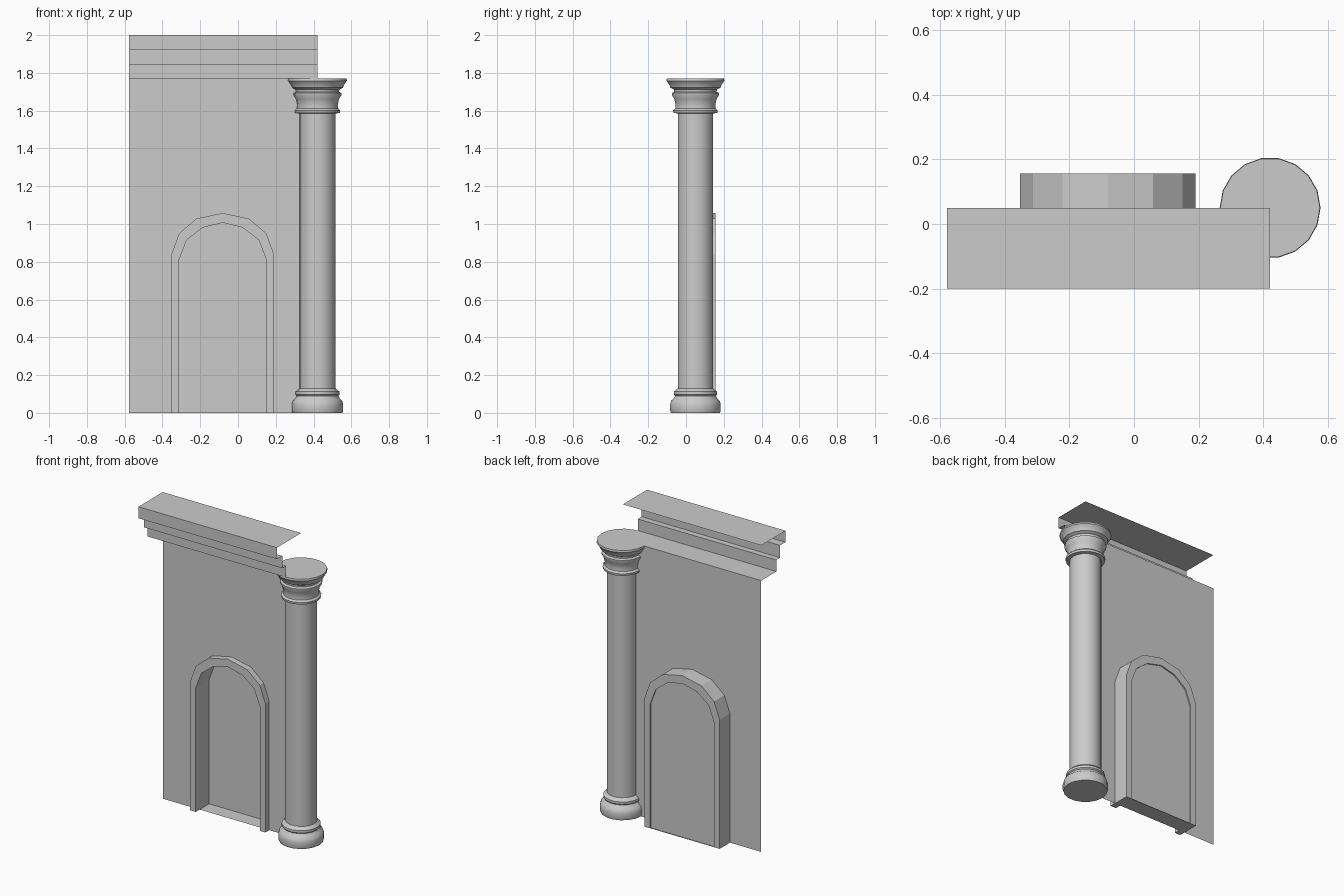
import bpy
import math

if "Cube" in bpy.data.objects:
    bpy.data.objects.remove(bpy.data.objects["Cube"])

WALL_Y = 0.05
LEFT, RIGHT = -0.578, 0.421
ARCH_X = -0.081


def make(name, verts, faces):
    mesh = bpy.data.meshes.new(name)
    mesh.from_pydata(verts, [], faces)
    mesh.update()
    obj = bpy.data.objects.new(name, mesh)
    bpy.context.collection.objects.link(obj)
    return obj


def arch(half):
    """Mirror the left half of an arch (offset, height) about the arch axis."""
    full = half + [(-x, z) for x, z in reversed(half[:-1])]
    return [(ARCH_X + x, z) for x, z in full]


outer = arch([(-0.271, 0), (-0.271, 0.841), (-0.231, 0.95), (-0.14, 1.028), (0, 1.058)])
inner = arch([(-0.231, 0), (-0.231, 0.81), (-0.191, 0.915), (-0.106, 0.981), (0, 1.007)])
n = len(outer)

# Wall sheet with the arched opening
outline = [(LEFT, 0)] + outer + [(RIGHT, 0), (RIGHT, 1.77), (LEFT, 1.77)]
make("wall", [(x, WALL_Y, z) for x, z in outline], [list(range(len(outline)))])

# Arch frame: a closed band, standing proud of the wall and running back
front_y, back_y = 0.01, 0.156
loops = [(outer, front_y), (inner, front_y), (inner, back_y), (outer, back_y)]
verts = [(x, y, z) for pts, y in loops for x, z in pts]
faces = []
for a in range(4):
    b = (a + 1) % 4
    faces += [(a * n + i, a * n + i + 1, b * n + i + 1, b * n + i) for i in range(n - 1)]
faces += [(0, n, 2 * n, 3 * n), (n - 1, 4 * n - 1, 3 * n - 1, 2 * n - 1)]
make("arch_frame", verts, faces)

# Niche back panel and floor
panel_y = 0.148
make("niche_panel", [(x, panel_y, z) for x, z in inner], [list(range(n))])
x0, x1 = inner[0][0], inner[-1][0]
make("niche_floor", [(x0, WALL_Y, 0), (x1, WALL_Y, 0), (x1, back_y, 0), (x0, back_y, 0)],
     [(0, 1, 2, 3)])

# Stepped cornice: an open-ended sheet
profile = [(WALL_Y, 1.77), (-0.106, 1.77), (-0.106, 1.845), (-0.145, 1.845),
           (-0.145, 1.925), (-0.2, 1.925), (-0.2, 2.0), (WALL_Y, 2.0)]
m = len(profile)
make("cornice", [(x, y, z) for x in (LEFT, RIGHT) for y, z in profile],
     [(i, i + m, i + m + 1, i + 1) for i in range(m - 1)])

# Turned column (radius, height)
SIDES = 18
turning = [(0.132, 0), (0.136, 0.012), (0.136, 0.045), (0.13, 0.065), (0.118, 0.075),
           (0.11, 0.09), (0.116, 0.097), (0.116, 0.112), (0.106, 0.12), (0.095, 0.13),
           (0.095, 1.585), (0.118, 1.588), (0.12, 1.602), (0.108, 1.612), (0.107, 1.63),
           (0.113, 1.66), (0.126, 1.682), (0.126, 1.693), (0.114, 1.70), (0.116, 1.712),
           (0.135, 1.722), (0.138, 1.732), (0.148, 1.748), (0.156, 1.758), (0.154, 1.77)]
verts, faces = [], []
for r, z in turning:
    for k in range(SIDES):
        t = 2 * math.pi * k / SIDES
        verts.append((RIGHT + r * math.cos(t), WALL_Y + r * math.sin(t), z))
for j in range(len(turning) - 1):
    for k in range(SIDES):
        a, b = j * SIDES + k, j * SIDES + (k + 1) % SIDES
        faces.append((a, b, b + SIDES, a + SIDES))
last = (len(turning) - 1) * SIDES
faces += [list(reversed(range(SIDES))), list(range(last, last + SIDES))]
column = make("column", verts, faces)
bpy.context.view_layer.objects.active = column
column.select_set(True)
bpy.ops.object.shade_smooth_by_angle(angle=math.radians(35))
